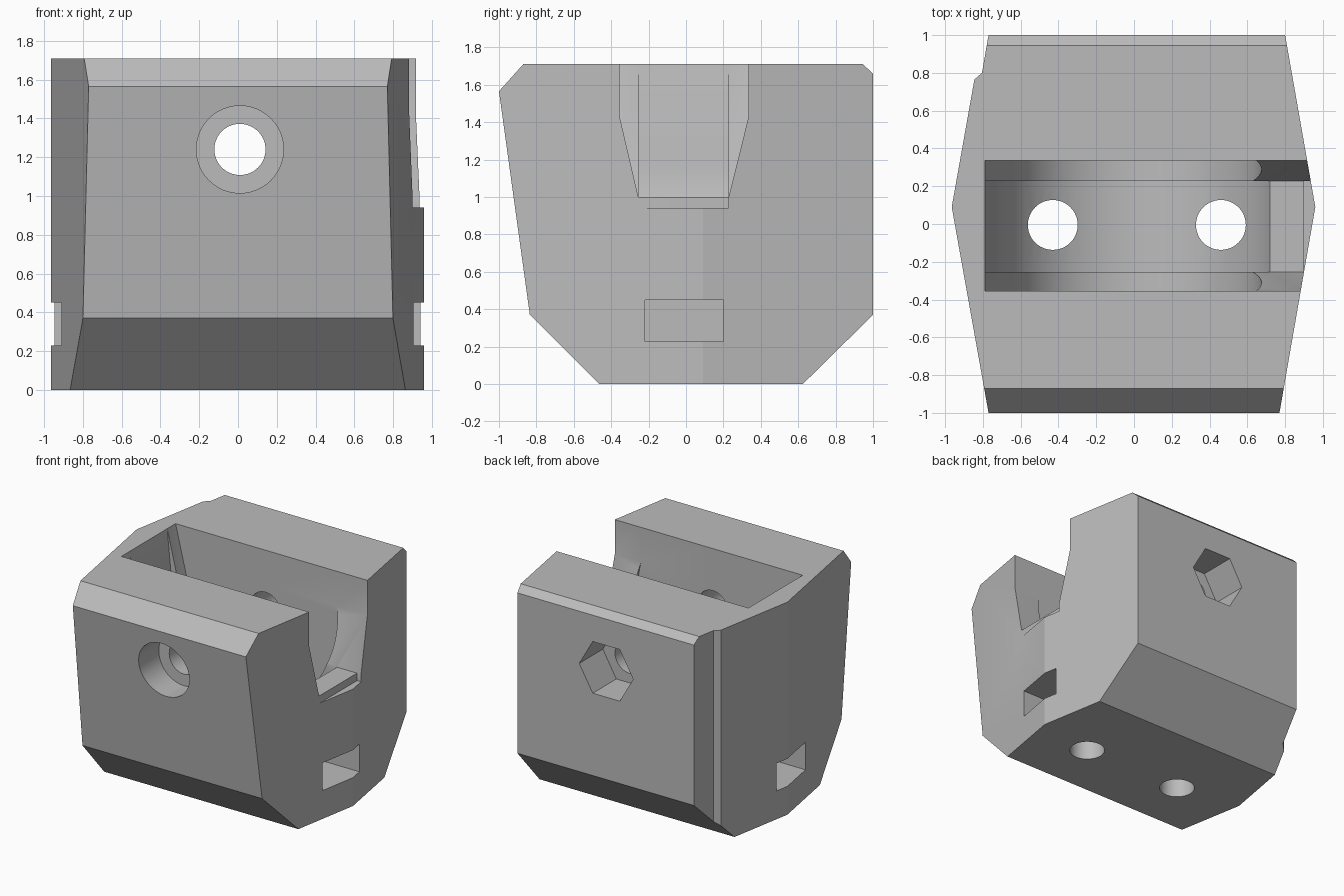
import bpy, bmesh, math
from mathutils import Vector

cube = bpy.data.objects.get("Cube")
if cube:
    bpy.data.objects.remove(cube, do_unlink=True)

grey = bpy.data.materials.new("grey plastic")
grey.use_nodes = True
grey.diffuse_color = (0.5, 0.5, 0.5, 1)
grey.node_tree.nodes["Principled BSDF"].inputs["Base Color"].default_value = (0.5, 0.5, 0.5, 1)


def prism(name, points, axis, lo, hi):
    """Extrude a 2D profile along an axis; the profile uses the other two axes in order."""
    place = {"x": lambda a, b, c: (c, a, b),
             "y": lambda a, b, c: (a, c, b),
             "z": lambda a, b, c: (a, b, c)}[axis]
    bm = bmesh.new()
    face = bm.faces.new([bm.verts.new(place(a, b, lo)) for a, b in points])
    moved = bmesh.ops.extrude_face_region(bm, geom=[face])["geom"]
    bmesh.ops.translate(bm, verts=[v for v in moved if isinstance(v, bmesh.types.BMVert)],
                        vec=Vector(place(0, 0, hi - lo)))
    bmesh.ops.recalc_face_normals(bm, faces=bm.faces)
    mesh = bpy.data.meshes.new(name)
    bm.to_mesh(mesh)
    bm.free()
    mesh.materials.append(grey)
    obj = bpy.data.objects.new(name, mesh)
    bpy.context.collection.objects.link(obj)
    return obj


def combine(target, tool, operation="DIFFERENCE"):
    """Apply a boolean and remove the tool."""
    tool.hide_render = True
    mod = target.modifiers.new("cut", "BOOLEAN")
    mod.operation = operation
    mod.solver = "EXACT"
    mod.object = tool
    bpy.context.view_layer.objects.active = target
    bpy.ops.object.modifier_apply(modifier=mod.name)
    bpy.data.objects.remove(tool, do_unlink=True)


def ring(cx, cy, r, n=48):
    return [(cx + r * math.cos(math.tau * i / n), cy + r * math.sin(math.tau * i / n))
            for i in range(n)]


def rect(a0, a1, b0, b1):
    return [(a0, b0), (a1, b0), (a1, b1), (a0, b1)]


AX, AZ, TOP, WALL = 0.01, 1.24, 1.71, -0.79   # wheel axis, block top, left rim of the slot


def wheel_profile(r):
    """Sloped left wall running tangentially into a round wheel well."""
    dx, dz = AX - WALL, TOP - AZ
    a = math.asin(r / math.hypot(dx, dz)) + math.atan2(dz, dx)
    start, end = 1.5 * math.pi - a, math.tau + math.asin(0.19 / r)
    steps = 40
    arc = [(AX + r * math.cos(start + (end - start) * i / steps),
            AZ + r * math.sin(start + (end - start) * i / steps)) for i in range(steps + 1)]
    rim = (WALL - 0.2 * math.cos(a), TOP + 0.2 * math.sin(a))
    return [rim] + arc + [(arc[-1][0], rim[1])]


# Block: side profile crossed with the plan outline
block = prism("idler_block", [(-0.465, 0), (0.625, 0), (1, 0.37), (1, 1.66), (0.945, TOP),
                              (-0.87, TOP), (-1, 1.565), (-0.835, 0.37)], "x", -1.2, 1.2)
plan = [(-0.77, -1), (0.77, -1), (0.96, 0.09), (0.80, 1), (-0.77, 1),
        (-0.805, 0.80), (-0.845, 0.765), (-0.965, 0.09)]
# widen the plan ends slightly so the end faces come from the side profile
plan = [(x, y * 1.0005 if abs(y) == 1 else y) for x, y in plan]
combine(block, prism("plan", plan, "z", -0.5, 2.5), "INTERSECT")

# Wheel well: wide part and deeper centre groove
combine(block, prism("wide_well", wheel_profile(0.665), "y", -0.355, 0.335))
combine(block, prism("groove", wheel_profile(0.75), "y", -0.255, 0.228))

# Exit channel on the open side, with a small outer ledge
channel = [(-0.355, 2), (-0.355, 1.43), (-0.255, 1.0), (0.228, 1.0), (0.335, 1.43), (0.335, 2)]
combine(block, prism("exit_channel", channel, "x", AX, 1.3))
combine(block, prism("exit_ledge", rect(-0.255, 0.228, 0.94, 1.1), "x", 0.90, 1.3))

# Axle hole, round head recess in front, hexagonal nut recess behind
combine(block, prism("axle_hole", ring(AX, AZ, 0.132), "y", -1.3, 1.3))
combine(block, prism("head_recess", ring(AX, AZ, 0.225), "y", -1.3, -0.7))
combine(block, prism("nut_recess", ring(AX, AZ, 0.24, 6), "y", 0.7, 1.3))

# Mounting holes with side nut slots
for hole_x, inner, outer in ((-0.43, -0.22, -1.3), (0.46, 0.25, 1.3)):
    combine(block, prism("mount_hole", ring(hole_x, -0.005, 0.132), "z", -0.2, 1.2))
    combine(block, prism("nut_slot", rect(-0.22, 0.2, 0.228, 0.45), "x",
                         min(inner, outer), max(inner, outer)))

# Smooth the round walls, keep the edges crisp
bpy.ops.object.select_all(action="DESELECT")
block.select_set(True)
bpy.context.view_layer.objects.active = block
bpy.ops.object.shade_smooth_by_angle(angle=math.radians(15))
